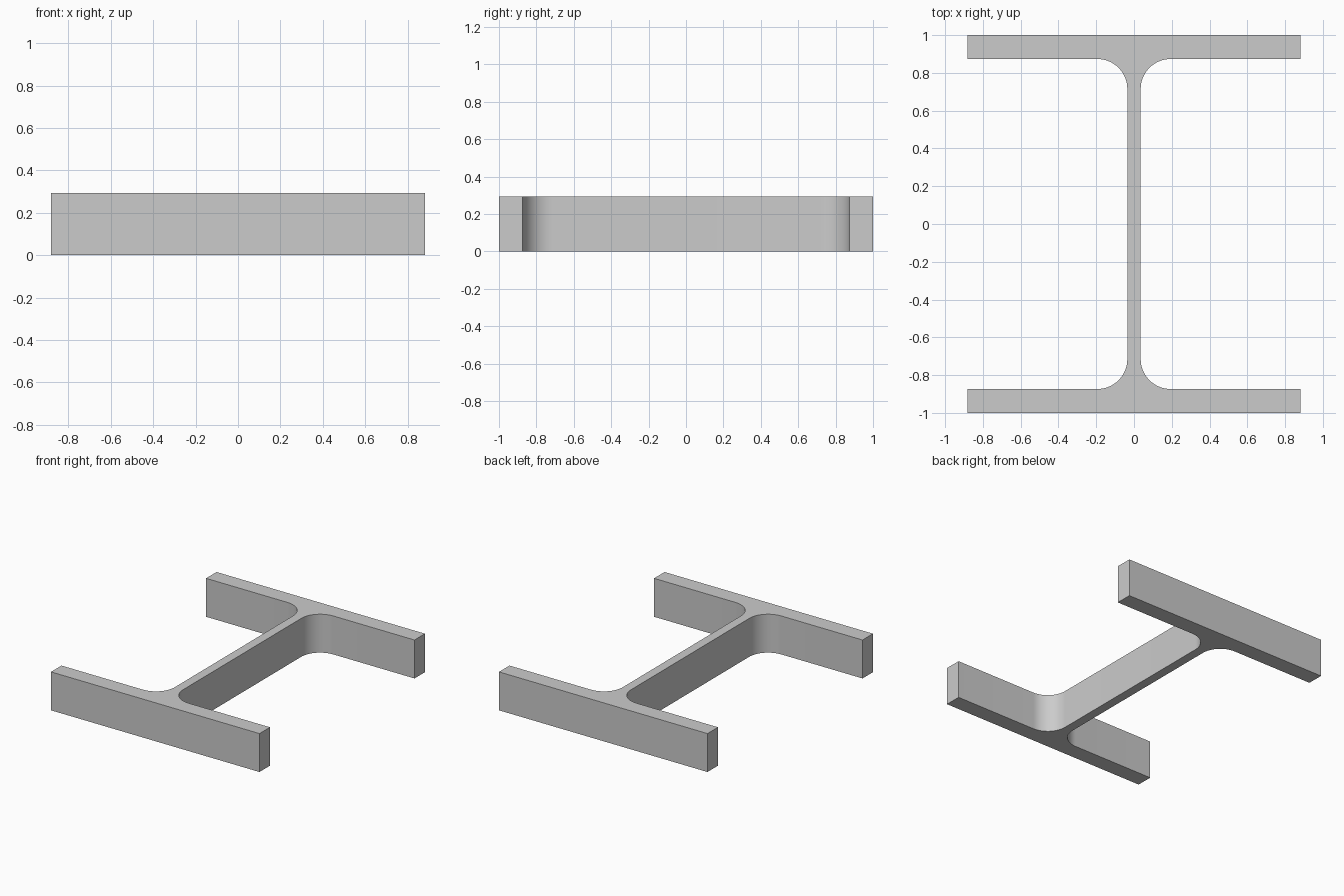
import bpy
import bmesh
from math import sin, cos, pi, radians

cube = bpy.data.objects.get("Cube")
if cube:
    bpy.data.objects.remove(cube, do_unlink=True)

HALF_WIDTH = 0.882
HALF_DEPTH = 1.0
FLANGE_INNER = 0.8735
HALF_WEB = 0.0353
FILLET = 0.159
HEIGHT = 0.294
STEPS = 16

# Plain steel colour
steel = bpy.data.materials.new("steel grey")
steel.use_nodes = True
colour = (0.6, 0.6, 0.6, 1.0)
steel.diffuse_color = colour
steel.node_tree.nodes["Principled BSDF"].inputs["Base Color"].default_value = colour

# One quarter of the section: flange edge, then the fillet into the web
quarter = [(HALF_WIDTH, HALF_DEPTH), (HALF_WIDTH, FLANGE_INNER)]
for i in range(STEPS + 1):
    a = pi / 2 * (1 + i / STEPS)
    quarter.append((HALF_WEB + FILLET + FILLET * cos(a),
                    FLANGE_INNER - FILLET + FILLET * sin(a)))

# Mirror the quarter front to back, then side to side
right_half = quarter + [(x, -y) for x, y in reversed(quarter)]
outline = right_half + [(-x, -y) for x, y in right_half]

# Extrude the section into the beam
bm = bmesh.new()
section = bm.faces.new([bm.verts.new((x, y, 0)) for x, y in outline])
top = bmesh.ops.extrude_face_region(bm, geom=[section], use_keep_orig=True)
top_verts = [g for g in top["geom"] if isinstance(g, bmesh.types.BMVert)]
bmesh.ops.translate(bm, verts=top_verts, vec=(0, 0, HEIGHT))
bmesh.ops.recalc_face_normals(bm, faces=bm.faces)
mesh = bpy.data.meshes.new("beam")
bm.to_mesh(mesh)
bm.free()
mesh.materials.append(steel)
beam = bpy.data.objects.new("beam", mesh)
bpy.context.collection.objects.link(beam)

# Smooth fillets, sharp edges elsewhere
bpy.ops.object.select_all(action="DESELECT")
beam.select_set(True)
bpy.context.view_layer.objects.active = beam
bpy.ops.object.shade_smooth_by_angle(angle=radians(30))
